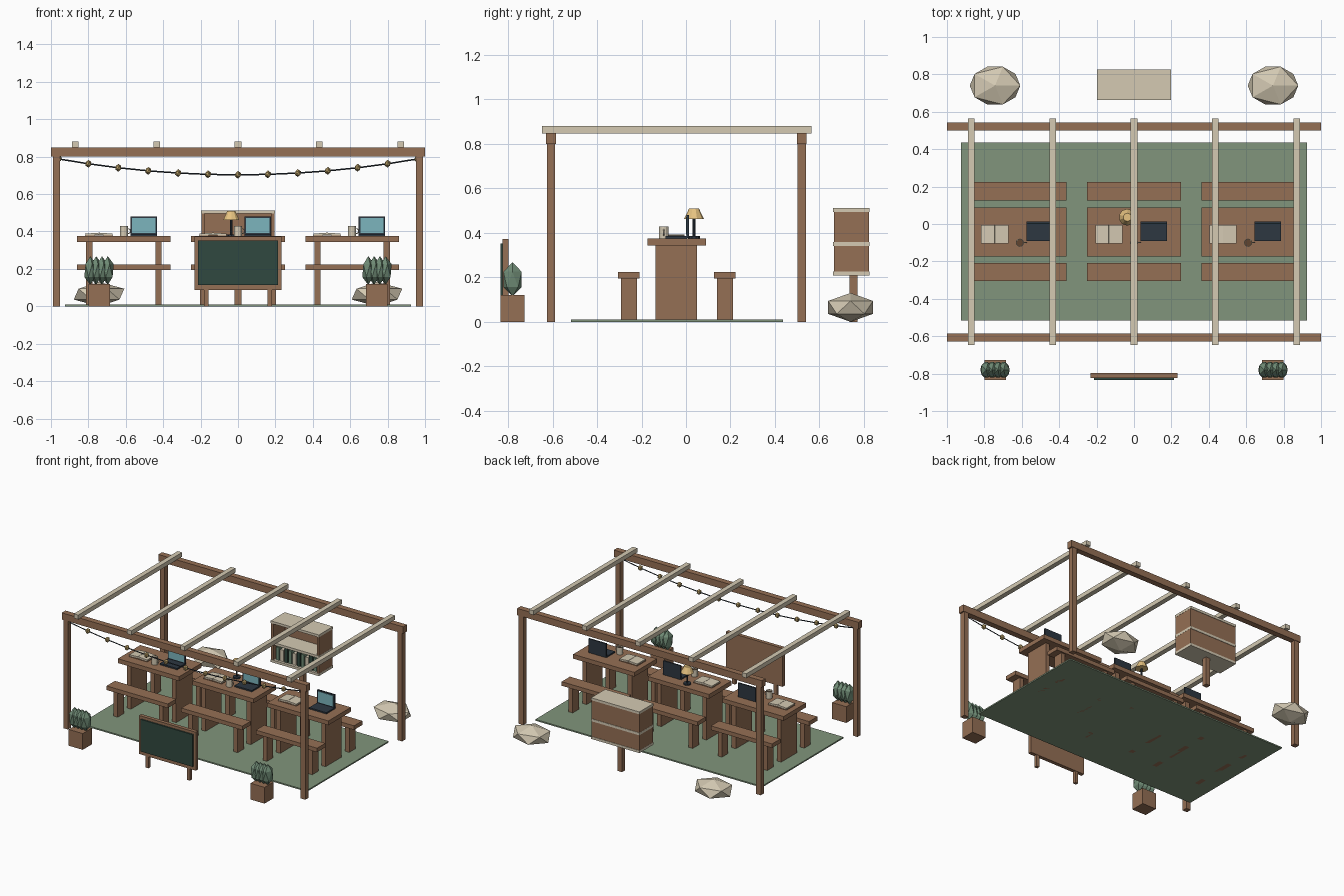
import bpy
from math import radians, pi

if "Cube" in bpy.data.objects:
    bpy.data.objects.remove(bpy.data.objects["Cube"])


def mat(name, r, g, b):
    m = bpy.data.materials.new(name)
    m.diffuse_color = (r, g, b, 1)
    m.use_nodes = True
    m.node_tree.nodes["Principled BSDF"].inputs["Base Color"].default_value = m.diffuse_color
    return m


WOOD = mat("wood", .30, .16, .09)
CREAM = mat("cream", .66, .59, .45)
MAT = mat("mat_green", .22, .30, .20)
LEAF = mat("leaf", .16, .26, .18)
BOARD = mat("slate", .03, .065, .05)
DARK = mat("charcoal", .026, .038, .053)
TEAL = mat("screen_teal", .20, .46, .51)
GLOW = mat("lamp_yellow", .80, .55, .22)
BULB = mat("bulb_amber", .50, .36, .14)
COFFEE = mat("coffee", .12, .06, .03)


def finish(name, m):
    o = bpy.context.object
    o.name = name
    o.data.materials.append(m)
    return o


def box(name, m, x, y, z, rot=(0, 0, 0)):
    """Box from (min, max) ranges on each axis."""
    c = [(a + b) / 2 for a, b in (x, y, z)]
    bpy.ops.mesh.primitive_cube_add(size=1, location=c, rotation=rot)
    o = finish(name, m)
    o.scale = [b - a for a, b in (x, y, z)]
    return o


def around(c, w):
    return (c - w / 2, c + w / 2)


def gem(name, m, loc, size):
    """Low-poly icosahedron with given half extents."""
    bpy.ops.mesh.primitive_ico_sphere_add(subdivisions=1, radius=1, location=loc)
    o = finish(name, m)
    o.scale = (size[0] / .894, size[1] / .851, size[2])
    return o


def cone(name, m, x, y, z0, z1, r0, r1, sides=10, fill='NGON'):
    bpy.ops.mesh.primitive_cone_add(vertices=sides, radius1=r0, radius2=r1, depth=z1 - z0,
                                    end_fill_type=fill, location=(x, y, (z0 + z1) / 2))
    return finish(name, m)


# ground mat
box("floor_mat", MAT, (-.925, .925), (-.517, .437), (0, .01))

# pergola
for side, y in (("front", -.607), ("back", .521)):
    box(side + "_beam", WOOD, (-1, 1), around(y, .043), (.80, .85))
    for x in (-.97, .97):
        box(side + "_post", WOOD, around(x, .038), around(y, .038), (0, .80))
for i in range(5):
    box("rafter", CREAM, around((i - 2) * .435, .036), (-.648, .564), (.848, .88))

# string lights
YL = -.61


def sag(x):
    return .703 + .085 * (x / .96) ** 2


curve = bpy.data.curves.new("light_wire", 'CURVE')
curve.dimensions = '3D'
curve.bevel_depth = .004
curve.bevel_resolution = 0
sp = curve.splines.new('POLY')
sp.points.add(12)
for i, p in enumerate(sp.points):
    x = (i - 6) * .16
    p.co = (x, YL, sag(x), 1)
    gem("light_bulb", BULB, (x, YL, sag(x)), (.016, .016, .021))
curve.materials.append(DARK)
bpy.context.collection.objects.link(bpy.data.objects.new("light_wire", curve))


def table_set(cx):
    # table and two benches
    box("table_top", WOOD, around(cx, .5), (-.174, .089), (.343, .375))
    for s in (-.185, .185):
        box("table_leg", WOOD, around(cx + s, .034), (-.138, .049), (0, .343))
    for y in (-.257, .175):
        box("bench_seat", WOOD, around(cx, .5), around(y, .097), (.194, .224))
        for s in (-.185, .185):
            box("bench_leg", WOOD, around(cx + s, .034), around(y, .072), (0, .194))
    # laptop
    lx = around(cx + .106, .142)
    box("laptop_base", DARK, lx, (-.092, .005), (.375, .385))
    box("laptop_lid", DARK, lx, (.003, .013), (.378, .481))
    box("laptop_screen", TEAL, around(cx + .106, .124), (.000, .004), (.392, .472))
    # open book
    box("book_cover", WOOD, around(cx - .134, .150), (-.105, -.004), (.375, .379))
    for s in (-1, 1):
        box("book_page", CREAM, around(cx - .134 + s * .0365, .072), (-.103, -.006),
            (.379, .391), (0, radians(4 * s), 0))
    # mug
    mx, my = cx, -.100
    bpy.ops.mesh.primitive_torus_add(location=(mx + .022, my, .402), rotation=(pi / 2, 0, 0),
                                     major_radius=.013, minor_radius=.003,
                                     major_segments=10, minor_segments=5)
    finish("mug_handle", CREAM)
    wall = cone("mug_wall", CREAM, mx, my, .375, .428, .022, .022, 12, 'NOTHING')
    sol = wall.modifiers.new("thickness", 'SOLIDIFY')
    sol.thickness = .004
    cone("mug_coffee", COFFEE, mx, my, .376, .418, .019, .019, 12)


for cx in (-.61, 0, .61):
    table_set(cx)

# desk lamp
LX, LY = -.036, .036
cone("lamp_base", DARK, LX, LY, .375, .385, .026, .026)
cone("lamp_pole", DARK, LX, LY, .385, .500, .006, .006, 8)
cone("lamp_shade", GLOW, LX, LY, .462, .510, .045, .022)

# chalkboard sign
box("sign_backing", WOOD, (-.232, .232), (-.824, -.797), (.088, .372))
box("sign_slate", BOARD, (-.214, .214), (-.834, -.820), (.115, .352))
for x in (-.17, .17):
    box("sign_leg", WOOD, around(x, .025), around(-.810, .022), (0, .10))

# planters and rocks on both sides
for s in (-1, 1):
    px = s * .743
    box("planter_box", WOOD, around(px, .115), around(-.780, .106), (0, .12))
    for k in (-1.5, -.5, .5, 1.5):
        gem("plant_leaf", LEAF, (px + k * .031, -.780, .191), (.032, .041, .077))
    gem("rock", CREAM, (px, .74, .065), (.135, .101, .065))

# little library on a post
box("shelf_post", WOOD, around(0, .036), around(.754, .036), (0, .22))
box("shelf_back", WOOD, (-.195, .195), (.805, .823), (.215, .508))
for x in (-.187, .187):
    box("shelf_side", WOOD, around(x, .018), (.666, .820), (.215, .508))
for z in (.218, .349, .504):
    box("shelf_board", CREAM, (-.197, .197), (.662, .826), around(z, .018))
for i in range(10):
    h = (.095, .085, .102)[i % 3]
    box("shelf_book", (LEAF, CREAM, BOARD)[i % 3], around((i - 4.5) * .034, .026),
        (.680, .790), (.227, .227 + h))
